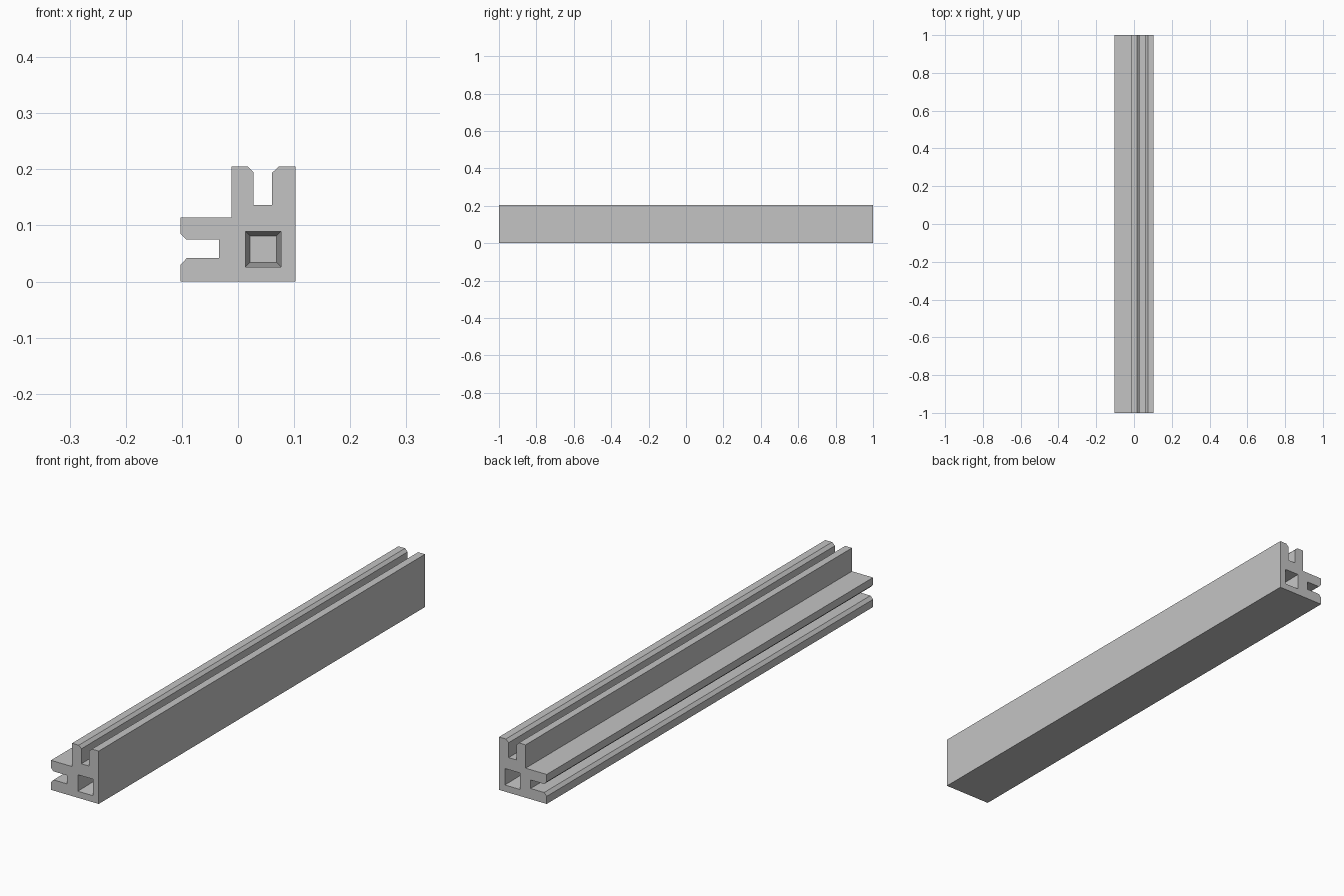
import bpy, bmesh

if "Cube" in bpy.data.objects:
    bpy.data.objects.remove(bpy.data.objects["Cube"])

HALF = 1.0      # half length of the rail
DEPTH = 0.12    # depth of the end sockets
C = 0.1025      # the section is symmetric across the line x + z = C

mat = bpy.data.materials.new("grey_metal")
mat.diffuse_color = (0.55, 0.55, 0.55, 1)
mat.use_nodes = True
mat.node_tree.nodes["Principled BSDF"].inputs["Base Color"].default_value = mat.diffuse_color

# Upright half of the section: outer corner, slot with chamfered lips, inner corner
upright = [(C, 0.205), (0.073, 0.205), (0.061, 0.194), (0.061, 0.136),
           (0.028, 0.136), (0.028, 0.194), (0.017, 0.205), (-0.012, 0.205)]
flange = [(C - z, C - x) for x, z in reversed(upright)]
section = [(C, 0)] + upright + [(-0.012, 0.1145)] + flange


def square(lo, hi):
    return [(lo, C - hi), (hi, C - hi), (hi, C - lo), (lo, C - lo)]


mouth, floor = square(0.013, 0.077), square(0.021, 0.069)

bm = bmesh.new()


def ring(points, y):
    verts = [bm.verts.new((x, y, z)) for x, z in points]
    n = len(verts)
    return verts, [bm.edges.new((verts[i], verts[(i + 1) % n])) for i in range(n)]


def bridge(a, b):
    n = len(a)
    for i in range(n):
        j = (i + 1) % n
        bm.faces.new((a[i], a[j], b[j], b[i]))


# Ends: each a flat face with a tapered square socket
outers = []
for s in (-1, 1):
    outer, outer_edges = ring(section, s * HALF)
    rim, rim_edges = ring(mouth, s * HALF)
    bottom, _ = ring(floor, s * (HALF - DEPTH))
    bmesh.ops.triangle_fill(bm, edges=outer_edges + rim_edges, use_beauty=True,
                            normal=(0, s, 0))
    bridge(rim, bottom)
    bm.faces.new(bottom)
    outers.append(outer)

# Long sides
bridge(*outers)
bmesh.ops.recalc_face_normals(bm, faces=bm.faces)
bmesh.ops.dissolve_limit(bm, angle_limit=0.01, verts=bm.verts, edges=bm.edges)

mesh = bpy.data.meshes.new("slotted_rail")
bm.to_mesh(mesh)
bm.free()
mesh.materials.append(mat)
bpy.context.collection.objects.link(bpy.data.objects.new("slotted_rail", mesh))
